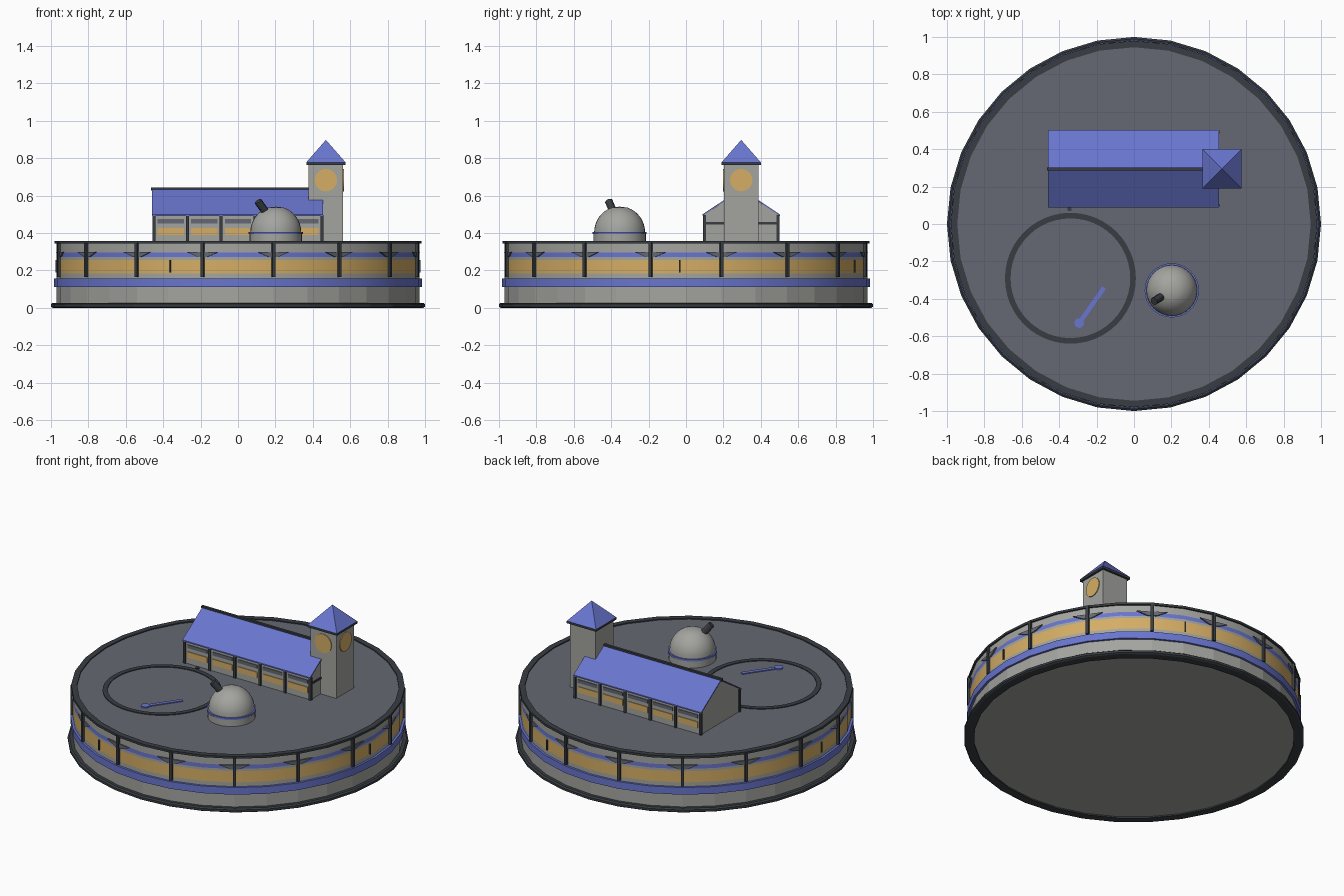
import bpy, bmesh, math
from mathutils import Vector, Matrix

cube = bpy.data.objects.get("Cube")
if cube:
    bpy.data.objects.remove(cube, do_unlink=True)


def material(name, rgb):
    m = bpy.data.materials.new(name)
    m.use_nodes = True
    m.diffuse_color = (*rgb, 1)
    m.node_tree.nodes["Principled BSDF"].inputs["Base Color"].default_value = (*rgb, 1)
    return m


STONE = material("stone grey", (0.37, 0.37, 0.35))
BLUE = material("roof blue", (0.14, 0.18, 0.62))
AMBER = material("window amber", (0.66, 0.42, 0.13))
DARK = material("dark iron", (0.04, 0.047, 0.055))
SLATE = material("deck slate", (0.13, 0.14, 0.17))


def finish(name, bm, mats, smooth=False):
    bmesh.ops.recalc_face_normals(bm, faces=bm.faces)
    mesh = bpy.data.meshes.new(name)
    bm.to_mesh(mesh)
    bm.free()
    for m in mats:
        mesh.materials.append(m)
    ob = bpy.data.objects.new(name, mesh)
    bpy.context.collection.objects.link(ob)
    if smooth:
        bpy.ops.object.select_all(action="DESELECT")
        ob.select_set(True)
        bpy.context.view_layer.objects.active = ob
        bpy.ops.object.shade_smooth_by_angle(angle=math.radians(30))
    return ob


def lathe(name, profile, mats, centre=(0, 0), sides=32, smooth=True, closed=False):
    """Spin (radius, z) points; mats gives one material per profile step."""
    bm = bmesh.new()
    used = list(dict.fromkeys(mats))
    rings = []
    for r, z in profile:
        turns = [2 * math.pi * i / sides for i in range(sides)] if r else [0]
        rings.append([bm.verts.new((centre[0] + r * math.cos(a), centre[1] + r * math.sin(a), z))
                      for a in turns])
    pairs = list(zip(rings, rings[1:] + rings[:1]))
    for k, (a, b) in enumerate(pairs if closed else pairs[:-1]):
        for i in range(sides):
            j = (i + 1) % sides
            corners = [a[i % len(a)], a[j % len(a)], b[j % len(b)], b[i % len(b)]]
            f = bm.faces.new(list(dict.fromkeys(corners)))
            f.material_index = used.index(mats[k % len(mats)])
    return finish(name, bm, used, smooth)


def box(name, lo, hi, mat, matrix=None):
    lo, hi = Vector(lo), Vector(hi)
    bm = bmesh.new()
    bmesh.ops.create_cube(bm, size=1)
    for v in bm.verts:
        v.co = Vector(v.co[i] * (hi - lo)[i] + (hi + lo)[i] / 2 for i in range(3))
    if matrix:
        bm.transform(matrix)
    return finish(name, bm, [mat])


def prism(name, outline, offset, mat, matrix=None):
    """Extrude a flat outline along an offset."""
    bm = bmesh.new()
    face = bm.faces.new([bm.verts.new(p) for p in outline])
    new = bmesh.ops.extrude_face_region(bm, geom=[face])["geom"]
    bmesh.ops.translate(bm, vec=offset, verts=[g for g in new if isinstance(g, bmesh.types.BMVert)])
    if matrix:
        bm.transform(matrix)
    return finish(name, bm, [mat])


def rod(name, start, end, radius, mat, sides=16):
    start, end = Vector(start), Vector(end)
    axis = end - start
    bm = bmesh.new()
    bmesh.ops.create_cone(bm, cap_ends=True, segments=sides, radius1=radius, radius2=radius, depth=axis.length)
    bm.transform(Matrix.Translation((start + end) / 2) @ axis.to_track_quat("Z", "Y").to_matrix().to_4x4())
    return finish(name, bm, [mat], True)


# Round base: plinth, banded wall, rim and deck
lathe("base_ring", [(0.94, 0), (0.99, 0), (1, 0.006), (1, 0.02), (0.99, 0.027), (0.94, 0.027)],
      [DARK], smooth=False, closed=True)
lathe("base_underside", [(0, 0.008), (0.96, 0.008)], [STONE])
lathe("plinth_wall", [(0.97, 0.02), (0.97, 0.115)], [STONE], smooth=False)
lathe("lower_blue_band", [(0.968, 0.112), (0.984, 0.112), (0.984, 0.158), (0.968, 0.158)], [BLUE])
lathe("gallery_wall", [(0.97, z) for z in (0.155, 0.185, 0.257, 0.272, 0.297, 0.35)],
      [STONE, AMBER, STONE, BLUE, STONE])
lathe("upper_rim", [(0.945, 0.343), (0.98, 0.343), (0.98, 0.357), (0.945, 0.357)],
      [DARK], smooth=False, closed=True)
lathe("deck", [(0, 0.35), (0.96, 0.35)], [SLATE])

# Gallery posts with spandrels
for i in range(16):
    turn = Matrix.Rotation(math.radians(11.25 + 22.5 * i), 4, "Z")
    box("gallery_post", (0.96, -0.009, 0.165), (0.984, 0.009, 0.35), DARK, turn)
    prism("post_spandrel", [(0.966, -0.09, 0.3), (0.966, -0.025, 0.272), (0.966, 0.025, 0.272),
                            (0.966, 0.09, 0.3)], (0.009, 0, 0), SLATE, turn)
# Slim uprights on the amber glazing
for angle in (-112, -2, 68, 180):
    box("glazing_upright", (0.966, -0.004, 0.19), (0.976, 0.004, 0.255), DARK,
        Matrix.Rotation(math.radians(angle), 4, "Z"))

# Hall with a pitched roof
MID = 0.295
prism("hall_body", [(-0.45, MID - 0.195, 0.345), (-0.45, MID + 0.195, 0.345), (-0.45, MID + 0.195, 0.5),
                    (-0.45, MID, 0.628), (-0.45, MID - 0.195, 0.5)], (0.9, 0, 0), STONE)
for side in (-1, 1):
    prism("roof_slope", [(-0.46, MID, 0.637), (-0.46, MID + side * 0.207, 0.5),
                         (-0.46, MID + side * 0.207, 0.492), (-0.46, MID, 0.629)], (0.915, 0, 0), BLUE)
    wall = MID + side * 0.196
    for i in range(6):
        x = -0.45 + 0.18 * i
        box("hall_post", (x - 0.008, wall - 0.008, 0.345), (x + 0.008, wall + 0.008, 0.497), DARK)
        if i < 5:
            box("hall_window", (x + 0.02, wall - 0.003, 0.39), (x + 0.16, wall + 0.003, 0.428), AMBER)
            box("hall_transom", (x + 0.02, wall - 0.003, 0.452), (x + 0.16, wall + 0.003, 0.474), SLATE)
box("roof_ridge", (-0.465, MID - 0.008, 0.628), (0.455, MID + 0.008, 0.643), DARK)
box("gable_beam", (0.446, MID - 0.195, 0.447), (0.455, MID + 0.195, 0.46), DARK)

# Clock tower
TX = 0.47
box("tower_shaft", (TX - 0.092, MID - 0.092, 0.345), (TX + 0.092, MID + 0.092, 0.768), STONE)
box("tower_eave", (TX - 0.105, MID - 0.105, 0.764), (TX + 0.105, MID + 0.105, 0.778), DARK)
bm = bmesh.new()
bmesh.ops.create_cone(bm, cap_ends=True, segments=4, radius1=0.105 * math.sqrt(2), radius2=0, depth=0.12)
bm.transform(Matrix.Translation((TX, MID, 0.838)) @ Matrix.Rotation(math.pi / 4, 4, "Z"))
finish("tower_roof", bm, [BLUE])
rod("front_clock_face", (TX, MID - 0.09, 0.683), (TX, MID - 0.097, 0.683), 0.06, AMBER, 24)
rod("side_clock_face", (TX + 0.09, MID, 0.683), (TX + 0.097, MID, 0.683), 0.06, AMBER, 24)

# Observatory dome
SPOT = (0.202, -0.355)
lathe("dome_drum", [(0.14, 0.345), (0.14, 0.405), (0.12, 0.405)], [STONE], SPOT)
lathe("dome_band", [(0.138, 0.394), (0.145, 0.394), (0.145, 0.406), (0.13, 0.406)], [BLUE], SPOT, closed=True)
arc = [math.radians(9 * k) for k in range(10)]
lathe("dome_shell", [(0.136 * math.cos(a) if k < 9 else 0, 0.405 + 0.138 * math.sin(a))
                     for k, a in enumerate(arc)], [STONE], SPOT)
rod("telescope", (0.16, -0.38, 0.495), (0.107, -0.413, 0.57), 0.021, DARK, 12)

# Plaza ring with pointer
lathe("plaza_ring", [(0.334, 0.349), (0.35, 0.349), (0.35, 0.355), (0.32, 0.355), (0.32, 0.349)],
      [DARK], (-0.34, -0.29), 48, closed=True)
rod("plaza_marker", (-0.345, 0.08, 0.349), (-0.345, 0.08, 0.356), 0.012, DARK)
tail, tip = Vector((-0.293, -0.53, 0)), Vector((-0.16, -0.34, 0))
run = tip - tail
place = Matrix.Translation(tail) @ Matrix.Rotation(math.atan2(run.y, run.x), 4, "Z")
box("pointer_bar", (0, -0.012, 0.349), (run.length, 0.012, 0.356), BLUE, place)
rod("pointer_hub", tail + Vector((0, 0, 0.349)), tail + Vector((0, 0, 0.358)), 0.026, BLUE)
